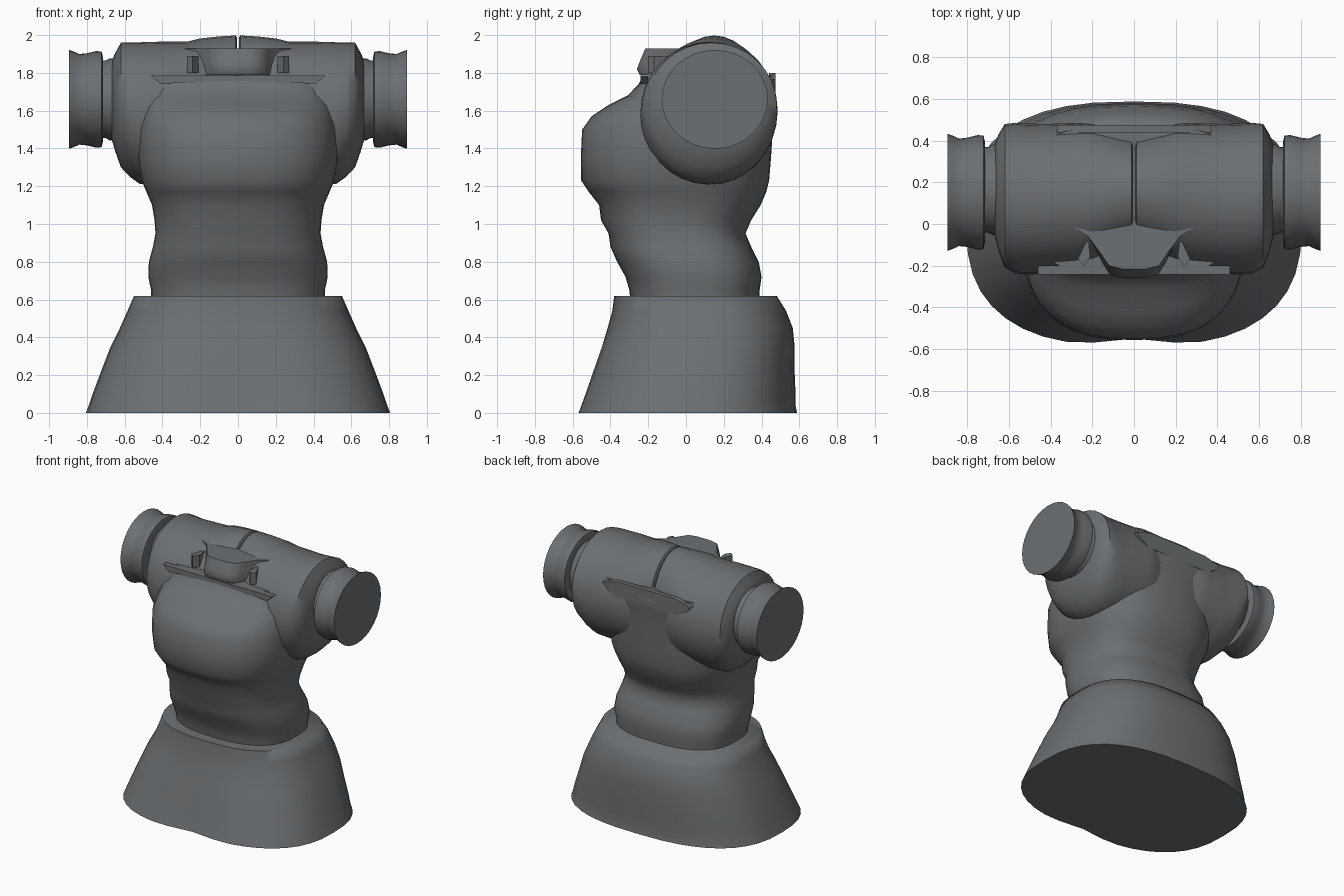
import bpy, bmesh, math

cloth = bpy.data.materials.new("slate grey")
cloth.diffuse_color = (0.15, 0.16, 0.168, 1)


def loft(name, rings, angle=50):
    """Skin a list of closed rings and cap both ends."""
    bm = bmesh.new()
    loops = [[bm.verts.new(p) for p in ring] for ring in rings]
    n = len(loops[0])
    for a, b in zip(loops, loops[1:]):
        for i in range(n):
            j = (i + 1) % n
            bm.faces.new((a[i], a[j], b[j], b[i]))
    bm.faces.new(loops[0][::-1])
    bm.faces.new(loops[-1])
    bmesh.ops.recalc_face_normals(bm, faces=bm.faces)
    me = bpy.data.meshes.new(name)
    bm.to_mesh(me)
    bm.free()
    ob = bpy.data.objects.new(name, me)
    bpy.context.collection.objects.link(ob)
    me.materials.append(cloth)
    bpy.ops.object.select_all(action='DESELECT')
    ob.select_set(True)
    bpy.context.view_layer.objects.active = ob
    bpy.ops.object.shade_smooth_by_angle(angle=math.radians(angle))
    return ob


def spow(v, e):
    return math.copysign(abs(v) ** e, v)


def oval(z, hw, front, back, n=2.6, dip=0.0, count=40):
    """Horizontal superellipse ring, with an optional dent in the front."""
    pts = []
    for i in range(count):
        t = 2 * math.pi * i / count
        x = hw * spow(math.cos(t), 2 / n)
        s = spow(math.sin(t), 2 / n)
        y = (front + back) / 2 + (back - front) / 2 * s
        if s < 0:
            y += dip * math.exp(-(x / 0.2) ** 2)
        pts.append((x, y, z))
    return pts


def disc(x, yc, zc, ry, rz, count=32):
    """Upright ring around the x axis."""
    return [(x, yc + ry * math.cos(2 * math.pi * i / count),
             zc + rz * math.sin(2 * math.pi * i / count)) for i in range(count)]


def mirror(ob):
    ob.modifiers.new("Mirror", 'MIRROR').use_clip = False


# flared skirt with a dented front hem
loft("skirt", [oval(*r) for r in (
    (0.0, 0.805, -0.59, 0.588, 2.6, 0.04),
    (0.04, 0.79, -0.575, 0.58, 2.6, 0.04),
    (0.10, 0.77, -0.55, 0.58, 2.6, 0.03),
    (0.22, 0.725, -0.505, 0.575, 2.6, 0.02),
    (0.35, 0.675, -0.455, 0.575, 2.6, 0.01),
    (0.45, 0.625, -0.415, 0.565, 2.6),
    (0.54, 0.585, -0.39, 0.53, 2.6),
    (0.62, 0.55, -0.38, 0.48, 2.6))], 75)

# torso with folded waist and full chest
loft("torso", [oval(*r) for r in (
    (0.55, 0.46, -0.29, 0.39),
    (0.65, 0.46, -0.30, 0.39),
    (0.72, 0.475, -0.32, 0.40),
    (0.80, 0.472, -0.365, 0.385),
    (0.88, 0.45, -0.40, 0.345),
    (0.95, 0.437, -0.41, 0.315),
    (1.02, 0.442, -0.45, 0.345),
    (1.10, 0.455, -0.46, 0.395),
    (1.17, 0.485, -0.515, 0.425),
    (1.23, 0.51, -0.555, 0.44),
    (1.35, 0.53, -0.557, 0.45),
    (1.50, 0.53, -0.55, 0.46),
    (1.57, 0.52, -0.50, 0.465),
    (1.63, 0.51, -0.41, 0.47, 2.9),
    (1.68, 0.50, -0.31, 0.475, 3.3),
    (1.74, 0.49, -0.25, 0.475, 3.8),
    (1.785, 0.48, -0.23, 0.465, 4.0))], 60)

# broad shoulder sleeves meeting at a centre seam
mirror(loft("shoulder_sleeve", [disc(*r) for r in (
    (0.004, 0.15, 1.62, 0.24, 0.365),
    (0.012, 0.15, 1.62, 0.27, 0.378),
    (0.10, 0.145, 1.615, 0.30, 0.378),
    (0.20, 0.135, 1.60, 0.345, 0.382),
    (0.27, 0.13, 1.595, 0.355, 0.37),
    (0.42, 0.12, 1.585, 0.36, 0.38),
    (0.52, 0.12, 1.587, 0.362, 0.375),
    (0.57, 0.125, 1.605, 0.36, 0.357),
    (0.62, 0.135, 1.63, 0.345, 0.33),
    (0.65, 0.15, 1.645, 0.28, 0.26),
    (0.668, 0.16, 1.655, 0.22, 0.21))], 50))

# narrow ring between sleeve and cuff
mirror(loft("sleeve_ring", [disc(x, 0.165, 1.66, r, r) for x, r in (
    (0.62, 0.215), (0.68, 0.217), (0.70, 0.205), (0.74, 0.205))]))

# flared end cuffs
mirror(loft("cuff", [disc(x, 0.152, 1.66, r, r * 0.93) for x, r in (
    (0.715, 0.24), (0.722, 0.272), (0.75, 0.275), (0.80, 0.262),
    (0.84, 0.258), (0.87, 0.272), (0.895, 0.281))]))

# cut-off collar flap at the front of the neck
half = ((0.30, 0.03), (0.30, -0.01), (0.22, -0.06), (0.16, -0.14),
        (0.12, -0.20), (0.06, -0.215))
flap = list(half) + [(-x, y) for x, y in reversed(half)]


def flap_ring(z, push):
    return [(x * (1 - 0.3 * push), y - (push * 0.3 if y < -0.1 else 0), z) for x, y in flap]


loft("collar_flap", [flap_ring(z, p) for z, p in (
    (1.79, 0.10), (1.82, 0.15), (1.86, 0.10), (1.93, 0.0))], 45)


# thin torn cloth scraps on the chest and the upper back
def scrap(name, outline, y0, y1):
    pts = list(outline) + [(-x, z) for x, z in reversed(outline)]
    loft(name, [[(x, y, z) for x, z in pts] for y in (y0, y1)], 30)


scrap("chest_scrap", ((0.46, 1.785), (0.41, 1.74), (0.30, 1.75), (0.15, 1.735)), -0.242, -0.20)
scrap("back_scrap", ((0.24, 1.80), (0.37, 1.765), (0.33, 1.72), (0.26, 1.68)), 0.44, 0.474)

for x in (-0.24, 0.24):
    loft("neck_fold", [[(x + dx * math.copysign(1, x), y, z) for dx, y in
                        ((-0.02, -0.06), (0.03, -0.17), (0.0, -0.20), (-0.03, -0.16))]
                       for z in (1.80, 1.89)], 40)
